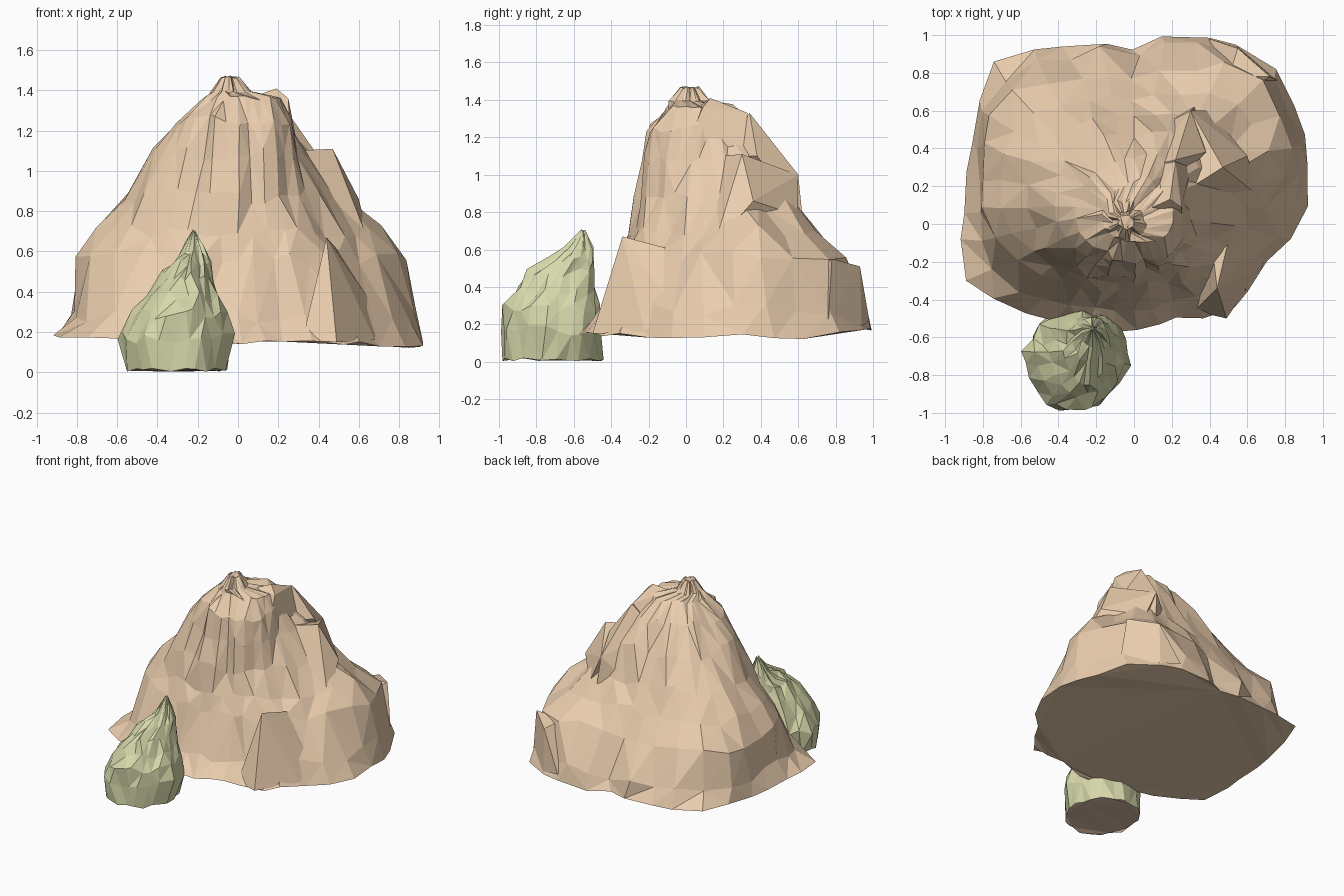
import bpy, bmesh, math, random

if "Cube" in bpy.data.objects:
    bpy.data.objects.remove(bpy.data.objects["Cube"])

random.seed(11)


def material(name, rgb):
    m = bpy.data.materials.new(name)
    m.diffuse_color = (*rgb, 1)
    m.use_nodes = True
    m.node_tree.nodes["Principled BSDF"].inputs["Base Color"].default_value = m.diffuse_color
    return m


TAN = material("tan_stone", (0.82, 0.61, 0.42))
GREEN = material("mossy_stone", (0.69, 0.70, 0.41))
BROWN = material("brown_underside", (0.72, 0.52, 0.38))


def finish(name, bm, mats):
    bmesh.ops.recalc_face_normals(bm, faces=bm.faces[:])
    me = bpy.data.meshes.new(name)
    bm.to_mesh(me)
    bm.free()
    for m in mats:
        me.materials.append(m)
    ob = bpy.data.objects.new(name, me)
    bpy.context.collection.objects.link(ob)
    return ob


def loft(name, loops, mats):
    """Skin stacked closed loops, cap both ends, split into flat facets."""
    bm = bmesh.new()
    rows = [[bm.verts.new(p) for p in loop] for loop in loops]
    n = len(rows[0])
    for a, b in zip(rows, rows[1:]):
        for j in range(n):
            k = (j + 1) % n
            bm.faces.new((a[j], a[k], b[k], b[j]))
    bottom = bm.faces.new(rows[0][::-1])
    bottom.material_index = len(mats) - 1
    bm.faces.new(rows[-1])
    bmesh.ops.triangulate(bm, faces=bm.faces[:], quad_method='SHORT_EDGE')
    return finish(name, bm, mats)


def crag(name, points, mat):
    """Angular outcrop: convex hull of a few points."""
    bm = bmesh.new()
    for p in points:
        bm.verts.new(p)
    bmesh.ops.convex_hull(bm, input=bm.verts[:])
    loose = [v for v in bm.verts if not v.link_faces]
    bmesh.ops.delete(bm, geom=loose, context='VERTS')
    return finish(name, bm, [mat])


# Large mound: height, then radii every 22.5 degrees from +x
RINGS = [
    (0.15, [.92, .98, 1.05, 1.0, .85, .93, 1.07, .93, .89, .96, .79, .68, .64, .62, .74, .76]),
    (0.28, [.87, .93, 1.02, .96, .82, .89, .99, .87, .80, .81, .68, .57, .54, .54, .62, .69]),
    (0.56, [.70, .89, .96, .83, .69, .74, .91, .86, .80, .67, .55, .46, .42, .43, .50, .54]),
    (0.70, [.59, .75, .79, .65, .58, .63, .75, .74, .70, .58, .49, .42, .39, .39, .42, .46]),
    (0.87, [.45, .56, .61, .55, .49, .53, .61, .60, .55, .50, .43, .38, .36, .36, .36, .36]),
    (1.08, [.29, .38, .45, .45, .38, .42, .44, .43, .41, .39, .36, .33, .32, .33, .34, .31]),
    (1.25, [.26, .25, .30, .32, .27, .27, .28, .29, .30, .31, .30, .29, .29, .30, .32, .27]),
    (1.36, [.21, .20, .16, .19, .14, .13, .14, .15, .16, .18, .19, .18, .17, .19, .22, .22]),
]
N = 32
creases = [random.uniform(-.02, .02) for _ in range(N)]
grooves = {21: .90, 25: .91, 28: .95, 4: .96, 11: .95}
loops = []
for i, (z, rad) in enumerate(RINGS):
    loop = []
    for j in range(N):
        r = rad[j // 2] if j % 2 == 0 else (rad[j // 2] + rad[(j // 2 + 1) % 16]) / 2
        wild = .01 if i in (0, 7) else .022
        if i > 0:
            r *= 1 + creases[j]
        if i in (4, 5, 6):
            r *= grooves.get(j, 1)
        r *= 1 + random.uniform(-wild, wild)
        a = math.tau * (j + random.uniform(-.2, .2)) / N
        x, y = r * math.cos(a), .08 + r * math.sin(a)
        if i == 0:
            h = z + .04 * max(0, -x) - .02 * max(0, x) + .06 * max(0, y - .6) + random.uniform(-.015, .015)
        else:
            h = z + random.uniform(-.035, .035) * (.5 if i == 7 else 1)
        loop.append((x, y, h))
    loops.append(loop)
# Irregular fluted knob on the summit
flutes = [random.choice((.75, 1, 1.2)) for _ in range(N)]
for z, r in ((1.395, .095), (1.47, .042)):
    loops.append([(-.045 + r * flutes[j // 2] * math.cos(math.tau * j / N),
                   .02 + r * flutes[j // 2] * math.sin(math.tau * j / N),
                   z + random.uniform(-.01, .004)) for j in range(N)])
loft("large_rock_mound", loops, [TAN])

# Outcrops breaking the silhouette of the mound
crag("front_right_spur", [(.44, -.34, .67), (.32, -.46, .16), (.49, -.5, .15),
                          (.68, -.22, .16), (.68, -.08, .32), (.52, .0, .58), (.4, .0, .5)], TAN)
crag("back_right_ledge", [(.55, .93, .51), (.72, .78, .55), (.5, .78, .54), (.4, .98, .22),
                          (.55, .94, .19), (.76, .76, .22), (.4, .6, .4)], TAN)
crag("summit_crag", [(.19, .13, 1.41), (.25, .09, 1.36), (.22, .33, 1.33), (.08, .08, 1.37),
                     (.26, .0, 1.15), (.05, .3, 1.15), (.3, .3, 1.1)], TAN)
crag("back_ridge", [(.22, .34, 1.33), (.3, .6, 1.0), (.38, .38, 1.1), (.05, .3, 1.15),
                    (.1, .1, 1.1), (.1, .5, .8), (.32, .62, .8)], TAN)
crag("right_shoulder", [(.28, .18, 1.1), (.47, .3, 1.11), (.6, .36, .86), (.4, .08, .75),
                        (.66, .15, .62), (.3, .6, 1.0), (.4, .6, .78), (.1, .3, .9)], TAN)

# Small pointed rock: height, centre x, centre y, radius x, radius y
SMALL = [(.02, -.31, -.715, .25, .265), (.17, -.30, -.715, .28, .275),
         (.29, -.28, -.72, .23, .265), (.38, -.265, -.69, .175, .22),
         (.48, -.25, -.665, .125, .185), (.54, -.23, -.61, .095, .125),
         (.61, -.225, -.57, .055, .08), (.71, -.22, -.55, .008, .01)]
M = 22
folds = [random.uniform(-.09, .05) for _ in range(M)]
loops = []
for i, (z, cx, cy, rx, ry) in enumerate(SMALL):
    loop = []
    for j in range(M):
        a = math.tau * (j + .3 * i + random.uniform(-.3, .3)) / M
        k = 1 + (folds[j] if i else 0) + random.uniform(-.05, .05)
        dz = random.uniform(-.03, .03) if 0 < i < 7 else random.uniform(-.018, 0)
        loop.append((cx + rx * k * math.cos(a), cy + ry * k * math.sin(a), z + dz))
    loops.append(loop)
loft("small_mossy_rock", loops, [GREEN, BROWN])
